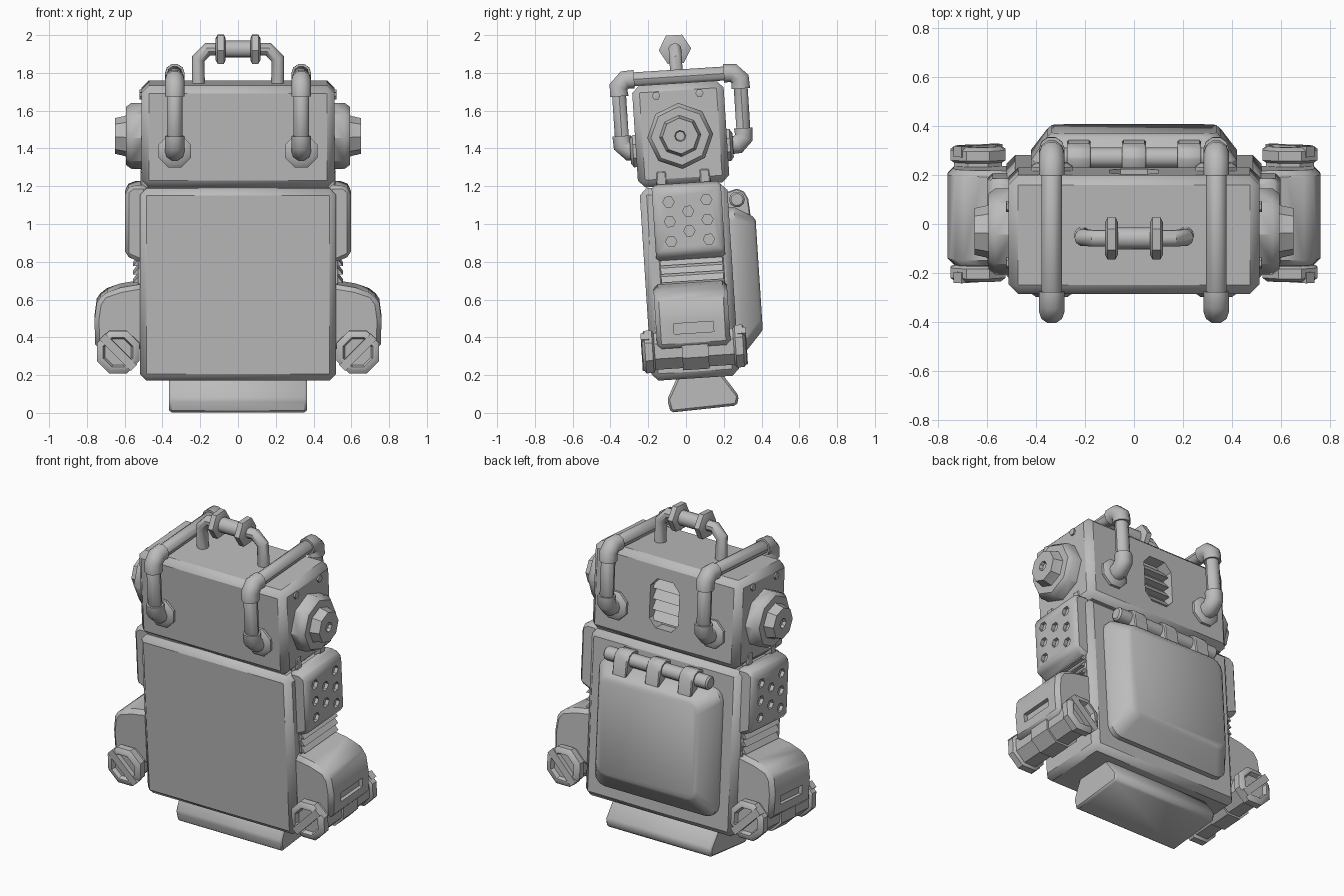
import bpy, bmesh, math
from mathutils import Vector

if "Cube" in bpy.data.objects:
    bpy.data.objects.remove(bpy.data.objects["Cube"])

LEAN = math.radians(3.7)
grey = bpy.data.materials.new("grey")
grey.diffuse_color = (0.5, 0.5, 0.5, 1)
grey.use_nodes = True
grey.node_tree.nodes["Principled BSDF"].inputs["Base Color"].default_value = grey.diffuse_color


def finish(name, bm, bevel=0, mirror=False):
    bmesh.ops.recalc_face_normals(bm, faces=bm.faces)
    if bevel:
        edges = [e for e in bm.edges if e.calc_face_angle(0) > 0.5]
        bmesh.ops.bevel(bm, geom=edges, offset=bevel, segments=1, affect='EDGES', clamp_overlap=True)
    me = bpy.data.meshes.new(name)
    bm.to_mesh(me)
    bm.free()
    ob = bpy.data.objects.new(name, me)
    bpy.context.collection.objects.link(ob)
    return setup(ob, mirror)


def setup(ob, mirror):
    ob.data.materials.clear()
    ob.data.materials.append(grey)
    if mirror:
        ob.modifiers.new("Mirror", 'MIRROR').use_mirror_merge = False
    return ob


def place(axis, a, b, t):
    return {'X': (t, a, b), 'Y': (a, t, b), 'Z': (a, b, t)}[axis]


def loft(name, rings, bevel=0, mirror=False):
    """Skin between rings of points and cap both ends."""
    bm = bmesh.new()
    vs = [[bm.verts.new(p) for p in ring] for ring in rings]
    n = len(vs[0])
    for r0, r1 in zip(vs, vs[1:]):
        for i in range(n):
            j = (i + 1) % n
            bm.faces.new((r0[i], r0[j], r1[j], r1[i]))
    bm.faces.new(vs[0])
    bm.faces.new(vs[-1])
    return finish(name, bm, bevel, mirror)


def prism(name, axis, profile, lo, hi, bevel=0, mirror=False):
    return loft(name, [[place(axis, a, b, t) for a, b in profile] for t in (lo, hi)], bevel, mirror)


def box(name, x, y, z, bevel=0, mirror=False):
    return prism(name, 'Z', [(x[0], y[0]), (x[1], y[0]), (x[1], y[1]), (x[0], y[1])], *z, bevel, mirror)


def lathe(name, axis, centre, profile, sides, mirror=False, turn=0.0):
    """Profile is (position along axis, radius)."""
    ang = [math.tau * (i + turn) / sides for i in range(sides)]
    rings = [[place(axis, centre[0] + r * math.cos(a), centre[1] + r * math.sin(a), t) for a in ang]
             for t, r in profile]
    return loft(name, rings, 0, mirror)


def tube(name, points, radius, mirror=False):
    cu = bpy.data.curves.new(name, 'CURVE')
    cu.dimensions = '3D'
    cu.bevel_depth = radius
    cu.bevel_resolution = 3
    cu.use_fill_caps = True
    sp = cu.splines.new('POLY')
    sp.points.add(len(points) - 1)
    for p, co in zip(sp.points, points):
        p.co = (*co, 1)
    ob = bpy.data.objects.new(name, cu)
    bpy.context.collection.objects.link(ob)
    select(ob)
    bpy.ops.object.convert(target='MESH')
    return setup(bpy.context.object, mirror)


def select(ob):
    bpy.ops.object.select_all(action='DESELECT')
    ob.select_set(True)
    bpy.context.view_layer.objects.active = ob


def cut(ob, cutters):
    for c in cutters:
        mod = ob.modifiers.new("Cut", 'BOOLEAN')
        mod.object = c
        mod.operation = 'DIFFERENCE'
        mod.solver = 'EXACT'
        select(ob)
        bpy.ops.object.modifier_move_to_index(modifier="Cut", index=0)
        bpy.ops.object.modifier_apply(modifier="Cut")
        bpy.data.objects.remove(c)


def chamfered_path(corners, c):
    """Replace inner corners with two points at distance c."""
    pts = [Vector(p) for p in corners]
    out = [pts[0]]
    for a, p, b in zip(pts, pts[1:], pts[2:]):
        out += [p + (a - p).normalized() * c, p + (b - p).normalized() * c]
    return out + [pts[-1]]


# Torso and head
box("torso", (-0.52, 0.52), (-0.17, 0.295), (0.18, 1.2), 0.036)
head = box("head", (-0.51, 0.51), (-0.175, 0.31), (1.205, 1.745), 0.038)

# Recessed grille in the back of the head
win = [(-.1, 1.38), (-.055, 1.33), (.055, 1.33), (.1, 1.38),
       (.1, 1.58), (.055, 1.63), (-.055, 1.63), (-.1, 1.58)]
cut(head, [prism("cutter", 'Y', win, 0.24, 0.4)])
for i in range(4):
    z = 1.36 + i * 0.065
    prism("grille_slat", 'X', [(.23, z), (.285, z), (.25, z + .05), (.23, z + .05)], -0.099, 0.099)

# Head details: side screws, clips, ears
for y in (-0.05, 0.18):
    lathe("head_screw", 'X', (y, 1.685), [(.49, .022), (.52, .022), (.522, .012)], 6, True)
    box("head_clip", (0.47, 0.515), (y - .028, y + .028), (1.19, 1.285), 0.008, True)
lathe("ear", 'X', (0.064, 1.465),
      [(.49, .175), (.565, .175), (.592, .155), (.592, .11), (.605, .105), (.65, .095), (.65, .03), (.63, .025)],
      8, True)

# Roll bars over the head, with thicker elbows and wall flanges
X, F, B, T, L = 0.335, -0.245, 0.40, 1.78, 1.40
bar = [(X, -0.16, L), (X, F, L), (X, F, T), (X, B, T), (X, B, L), (X, 0.30, L)]
tube("roll_bar", chamfered_path(bar, 0.035), 0.042, True)
for a, p, b in zip(bar, bar[1:], bar[2:]):
    a, p, b = Vector(a), Vector(p), Vector(b)
    ends = [p + (q - p).normalized() * min(0.085, (q - p).length) for q in (a, b)]
    tube("roll_bar_elbow", chamfered_path([ends[0], p, ends[1]], 0.035), 0.052, True)
lathe("front_flange", 'Y', (X, L), [(-.16, .092), (-.19, .092), (-.205, .07)], 8, True, 0.5)
lathe("back_flange", 'Y', (X, L), [(.30, .092), (.325, .092), (.34, .07)], 8, True, 0.5)

# Carrying handle on top
hy, hz = 0.066, 1.925
tube("handle", chamfered_path([(-.21, hy, 1.72), (-.21, hy, hz), (.21, hy, hz), (.21, hy, 1.72)], 0.05), 0.035)
lathe("handle_grip", 'X', (hy, hz), [(-.09, .045), (.09, .045)], 12)
lathe("handle_collar", 'X', (hy, hz),
      [(.065, .065), (.075, .086), (.108, .086), (.118, .065)], 6, True)

# Shoulder boxes with hexagonal holes
shoulder = prism("shoulder_box", 'Y', [(.48, .79), (.53, .81), (.597, .84), (.597, 1.185), (.56, 1.215), (.48, 1.215)],
                 -0.105, 0.262, 0.02, True)
holes = [(-.1, 1.125), (.1, 1.125), (0, 1.07), (-.1, 1.02), (.1, 1.02), (0, .965), (-.1, .915), (.1, .915)]
cut(shoulder, [lathe("cutter", 'X', (.08 + y, z - .005), [(.575, .03), (.62, .03)], 6) for y, z in holes])

# Louvres under the shoulder boxes
box("louvre_frame", (0.48, 0.53), (-0.09, 0.25), (0.62, 0.84), 0.005, True)
for i in range(4):
    z = 0.65 + i * 0.045
    prism("louvre", 'Y', [(.5, z), (.555, z), (.53, z + .033), (.5, z + .033)], -0.085, 0.245, 0, True)

# Hip pods with a slot, and slotted canisters below
pod = prism("hip_pod", 'Y', [(.48, .345), (.755, .345), (.76, .5), (.748, .59), (.715, .64), (.62, .672), (.48, .695)],
            -0.13, 0.26, 0.024, True)
cut(pod, [box("cutter", (0.735, 0.8), (-0.035, 0.175), (0.42, 0.475))])
lathe("canister", 'Y', (.635, .335),
      [(-.185, .075), (-.21, .085), (-.21, .1), (-.195, .122), (-.155, .122), (-.145, .105), (0, .105), (0, .118),
       (.14, .118), (.14, .105), (.275, .105), (.285, .122), (.325, .122), (.34, .1), (.34, .085), (.315, .075)],
      8, True, 0.5)
d, w = 0.083, 0.016
bar_profile = [(.635 - d - w, .335 - d + w), (.635 - d + w, .335 - d - w),
               (.635 + d + w, .335 + d - w), (.635 + d - w, .335 + d + w)]
for lo, hi in ((-.214, -.17), (.3, .344)):
    prism("canister_bar", 'Y', bar_profile, lo, hi, 0, True)

# Back hatch with rounded corners
def rounded_ring(y, hx, z0, z1, r):
    ring = []
    for k, (sx, z) in enumerate([(1, z1 - r), (-1, z1 - r), (-1, z0 + r), (1, z0 + r)]):
        for i in range(4):
            a = math.pi / 2 * (k + i / 3)
            ring.append((sx * (hx - r) + r * math.cos(a), y, z + r * math.sin(a)))
    return ring

loft("back_hatch", [rounded_ring(*s) for s in (
    (.28, .42, .29, 1.07, .07), (.325, .42, .29, 1.07, .07),
    (.42, .352, .395, 1.015, .07), (.434, .335, .415, .995, .06))])

# Hatch hinge
lathe("hinge_rod", 'X', (.342, 1.11), [(-.36, .032), (-.35, .042), (.35, .042), (.36, .032)], 10)
strap = [(.28, 1.0), (.41, 1.0), (.402, 1.11), (.382, 1.15), (.345, 1.168), (.28, 1.15)]
for x in (-0.225, 0, 0.225):
    prism("hinge_strap", 'X', strap, x - .048, x + .048, 0.006)

# Foot block
prism("foot", 'X', [(-.03, .2), (-.095, .076), (-.08, .007), (.272, .022), (.285, .072), (.2, .2)],
      -0.365, 0.365, 0.012)

# Smooth rounded parts and lean the whole model forward
for ob in list(bpy.data.objects):
    select(ob)
    bpy.ops.object.shade_smooth_by_angle(angle=math.radians(38))
    ob.rotation_euler.x = LEAN
